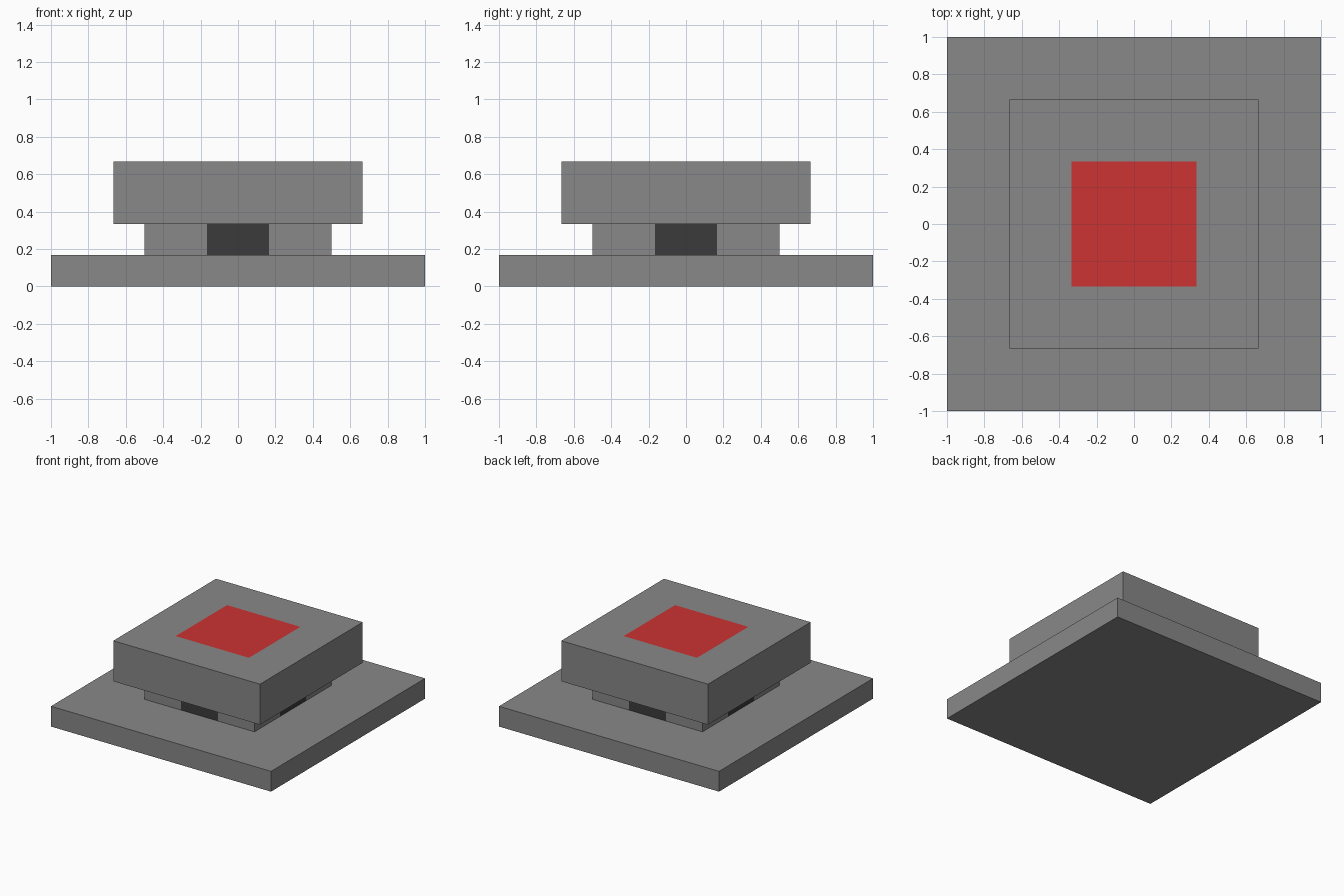
import bpy, bmesh
from mathutils import Vector

if "Cube" in bpy.data.objects:
    bpy.data.objects.remove(bpy.data.objects["Cube"])

U = 1 / 6  # one modelling unit


def material(name, srgb):
    m = bpy.data.materials.new(name)
    lin = [((c / 255 + 0.055) / 1.055) ** 2.4 for c in srgb]
    m.diffuse_color = (*lin, 1)
    m.use_nodes = True
    m.node_tree.nodes["Principled BSDF"].inputs["Base Color"].default_value = m.diffuse_color
    return m


grey = material("grey", (136, 136, 136))
dark = material("dark_grey", (59, 59, 59))
red = material("red", (204, 51, 51))


def block(name, half, z0, z1, mats, cut=None, rule=None):
    """Square block; cut adds edge loops at +-cut, rule picks the accent faces."""
    bm = bmesh.new()
    bmesh.ops.create_cube(bm, size=2)
    for v in bm.verts:
        v.co = Vector((v.co.x * half, v.co.y * half, z1 if v.co.z > 0 else z0))
    if cut:
        for axis in (Vector((1, 0, 0)), Vector((0, 1, 0))):
            for s in (-cut, cut):
                geom = bm.verts[:] + bm.edges[:] + bm.faces[:]
                bmesh.ops.bisect_plane(bm, geom=geom, plane_co=axis * s, plane_no=axis)
    bm.normal_update()
    for f in bm.faces:
        f.material_index = int(bool(rule and rule(f.calc_center_median(), f.normal)))
    mesh = bpy.data.meshes.new(name)
    bm.to_mesh(mesh)
    bm.free()
    for m in mats:
        mesh.materials.append(m)
    obj = bpy.data.objects.new(name, mesh)
    bpy.context.collection.objects.link(obj)
    return obj


# Wide base slab
block("base", 6 * U, 0, U, [grey])

# Neck with a dark panel in the middle of each side
block("neck", 3 * U, U, 2 * U, [grey, dark], cut=U,
      rule=lambda c, n: abs(n.z) < 0.5 and min(abs(c.x), abs(c.y)) < U)

# Cap with a red square on its top
block("cap", 4 * U, 2 * U, 4 * U, [grey, red], cut=2 * U,
      rule=lambda c, n: n.z > 0.5 and max(abs(c.x), abs(c.y)) < 2 * U)
